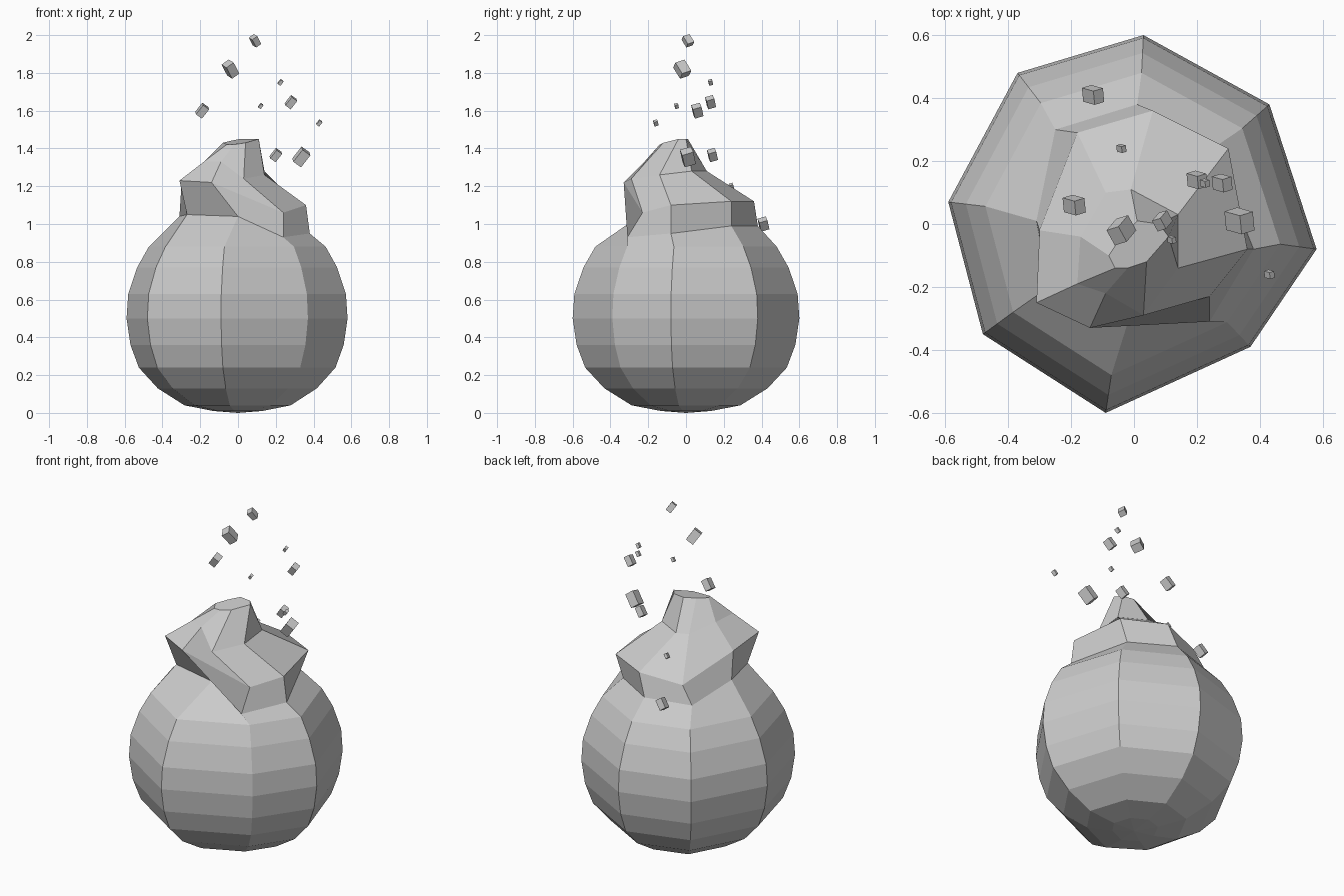
import bpy, bmesh
from mathutils import Matrix, Vector, Euler

# Eight-sided outline of the bag at its widest, clockwise from the back
OUTLINE = [(.03, .60), (.43, .38), (.58, -.08), (.37, -.39),
           (-.09, -.60), (-.48, -.35), (-.59, .07), (-.37, .48)]
# Belly profile: height, scale of the outline
PROFILE = [(.01, .22), (.04, .48), (.13, .72), (.24, .89), (.36, .965),
           (.50, 1), (.63, .985), (.77, .905), (.88, .80)]

NECK = [(.01, .38, .99), (.25, .24, .99), (.38, -.08, .95), (.24, -.31, .93),
        (0, -.25, 1.04), (-.27, -.20, 1.05), (-.31, .01, 1.04), (-.25, .30, .98)]
RIM = [(.06, .36, 1.12), (.30, .24, 1.12), (.36, -.08, 1.10), (.24, -.23, 1.06),
       (-.14, -.33, 1.22), (-.31, -.25, 1.23), (-.30, -.02, 1.20), (-.18, .29, 1.08)]
FOLD = [(-.01, .11, 1.28), (.14, .03, 1.28), (.14, -.14, 1.26), (.03, -.29, 1.24),
        (-.09, -.22, 1.33), (-.18, -.19, 1.33), (-.17, -.04, 1.33), (-.09, .10, 1.29)]
TIP = [(.01, .01, 1.45), (.08, 0, 1.45), (.11, -.04, 1.45), (.04, -.12, 1.43),
       (-.02, -.14, 1.42), (-.06, -.14, 1.42), (-.08, -.10, 1.43), (-.04, -.04, 1.44)]


def finish(bm, name):
    bmesh.ops.recalc_face_normals(bm, faces=bm.faces)
    mesh = bpy.data.meshes.new(name)
    bm.to_mesh(mesh)
    bm.free()
    obj = bpy.data.objects.new(name, mesh)
    bpy.context.collection.objects.link(obj)
    return obj


# Tied bag: belly, pinched neck, flared rim and crooked tip
bm = bmesh.new()
rings = [[(x * s, y * s, z) for x, y in OUTLINE] for z, s in PROFILE]
rings += [NECK, RIM, FOLD, TIP]
loops = [[bm.verts.new(p) for p in ring] for ring in rings]
for low, high in zip(loops, loops[1:]):
    for i in range(8):
        j = (i + 1) % 8
        bm.faces.new((low[i], low[j], high[j], high[i]))
bm.faces.new(loops[-1])
base = bm.verts.new((0, 0, 0))
for i in range(8):
    bm.faces.new((base, loops[0][i], loops[0][(i + 1) % 8]))
finish(bm, "bag")

# Floating crumbs: position and size
CRUMBS = [(.09, .01, 1.97, .042), (-.04, -.02, 1.82, .06), (-.19, .06, 1.60, .05),
          (.28, .13, 1.645, .045), (.225, .13, 1.75, .022), (.12, -.05, 1.625, .02),
          (.43, -.16, 1.535, .023), (.20, .14, 1.365, .045), (.335, .01, 1.355, .065),
          (-.13, .41, 1.0, .048), (-.04, .24, 1.20, .022)]
for n, (x, y, z, size) in enumerate(CRUMBS):
    bm = bmesh.new()
    bmesh.ops.create_cube(bm, size=size)
    lean = -.6 if n < 2 else .6
    turn = Euler((.35, lean, .3)).to_matrix().to_4x4()
    stretch = Matrix.Diagonal((.8, .95, 1.25, 1))
    bmesh.ops.transform(bm, matrix=Matrix.Translation(Vector((x, y, z))) @ turn @ stretch,
                        verts=bm.verts)
    finish(bm, f"crumb_{n + 1}")
